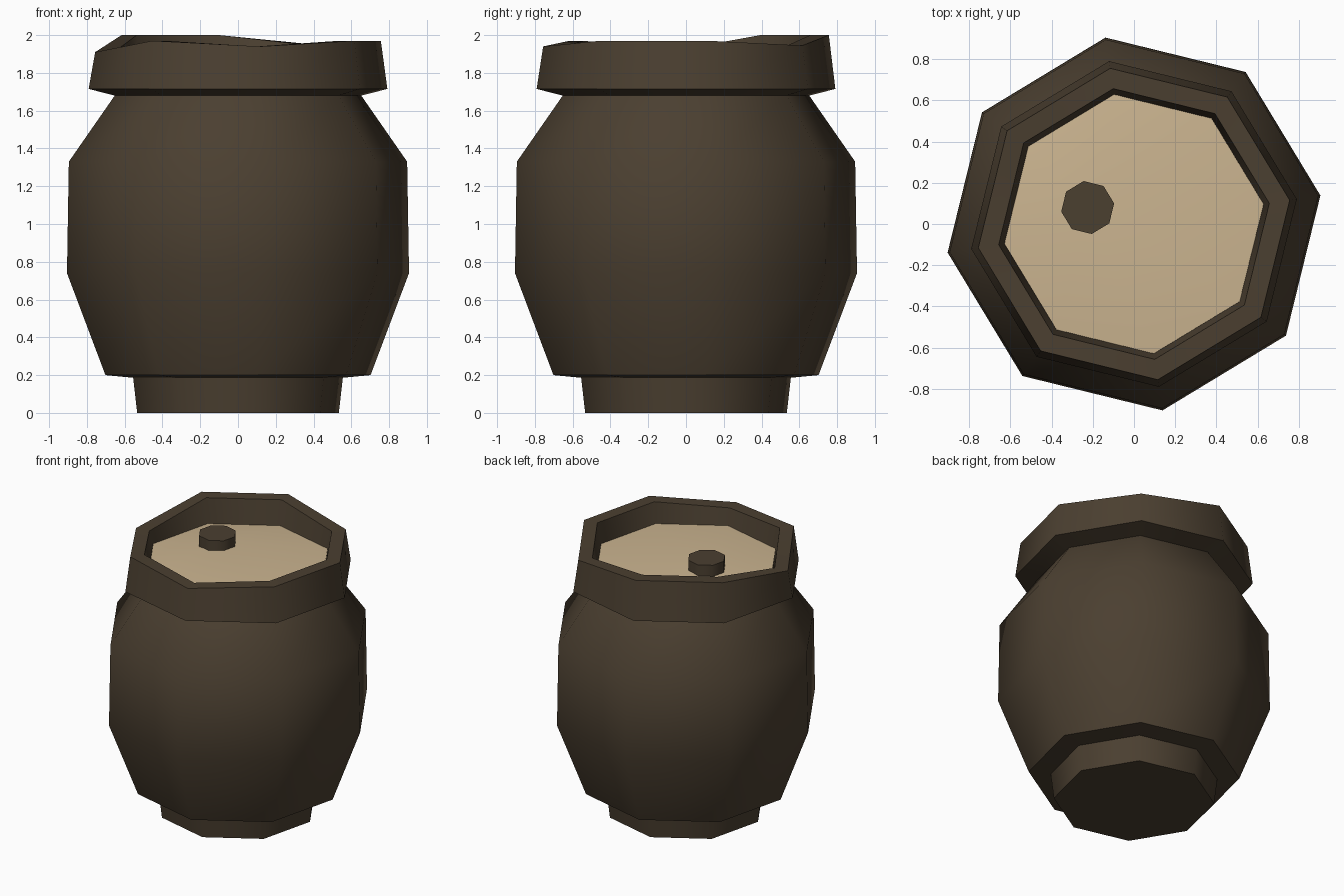
import bpy
import bmesh
from math import cos, sin, radians

if "Cube" in bpy.data.objects:
    bpy.data.objects.remove(bpy.data.objects["Cube"])

SIDES = 8
TURN = radians(8.7)
# uneven heights of the rim's top corners
RIM_TOPS = [1.97, 1.945, 2.0, 2.0, 1.91, 1.97, 1.94, 1.97]


def material(name, color):
    mat = bpy.data.materials.new(name)
    mat.use_nodes = True
    mat.diffuse_color = color
    mat.node_tree.nodes["Principled BSDF"].inputs["Base Color"].default_value = color
    return mat


def ring(bm, radius, z, center=(0, 0)):
    """Eight corners; z is one height or a height per corner."""
    heights = z if isinstance(z, list) else [z] * SIDES
    angles = [TURN + radians(45) * i for i in range(SIDES)]
    return [bm.verts.new((center[0] + radius * cos(a), center[1] + radius * sin(a), h))
            for a, h in zip(angles, heights)]


def lathe(name, profile, mat, center=(0, 0), cap_bottom=False, cap_top=False, apex=None):
    """Octagonal turning from (radius, height) steps."""
    bm = bmesh.new()
    rings = [ring(bm, r, z, center) for r, z in profile]
    for low, high in zip(rings, rings[1:]):
        for i in range(SIDES):
            j = (i + 1) % SIDES
            bm.faces.new((low[i], low[j], high[j], high[i]))
    if cap_bottom:
        bm.faces.new(rings[0][::-1])
    if cap_top:
        bm.faces.new(rings[-1])
    if apex:
        tip = bm.verts.new(apex)
        for i in range(SIDES):
            bm.faces.new((rings[-1][i], rings[-1][(i + 1) % SIDES], tip))
    mesh = bpy.data.meshes.new(name)
    bm.to_mesh(mesh)
    bm.free()
    mesh.materials.append(mat)
    obj = bpy.data.objects.new(name, mesh)
    bpy.context.collection.objects.link(obj)
    bpy.ops.object.select_all(action="DESELECT")
    bpy.context.view_layer.objects.active = obj
    obj.select_set(True)
    bpy.ops.object.shade_smooth_by_angle(angle=radians(50))
    return obj


wood = material("dark brown", (0.070, 0.050, 0.030, 1))
cream = material("cream", (0.60, 0.46, 0.28, 1))

# Foot, belly and flared rim
lathe("foot", [(0.54, 0), (0.562, 0.19)], wood, cap_bottom=True)
lathe("belly", [(0.55, 0.185), (0.71, 0.2), (0.916, 0.74), (0.906, 1.33), (0.66, 1.68)], wood)
lathe("rim", [(0.66, 1.68), (0.80, 1.715), (0.765, RIM_TOPS), (0.665, RIM_TOPS), (0.635, 1.80)], wood)

# Low dome lid peaking under the off-centre knob
knob_at = (-0.225, 0.08)
lathe("lid", [(0.637, 1.82)], cream, apex=(*knob_at, 1.875))
lathe("knob", [(0.13, 1.84), (0.13, 1.94)], wood, center=knob_at, cap_bottom=True, cap_top=True)
